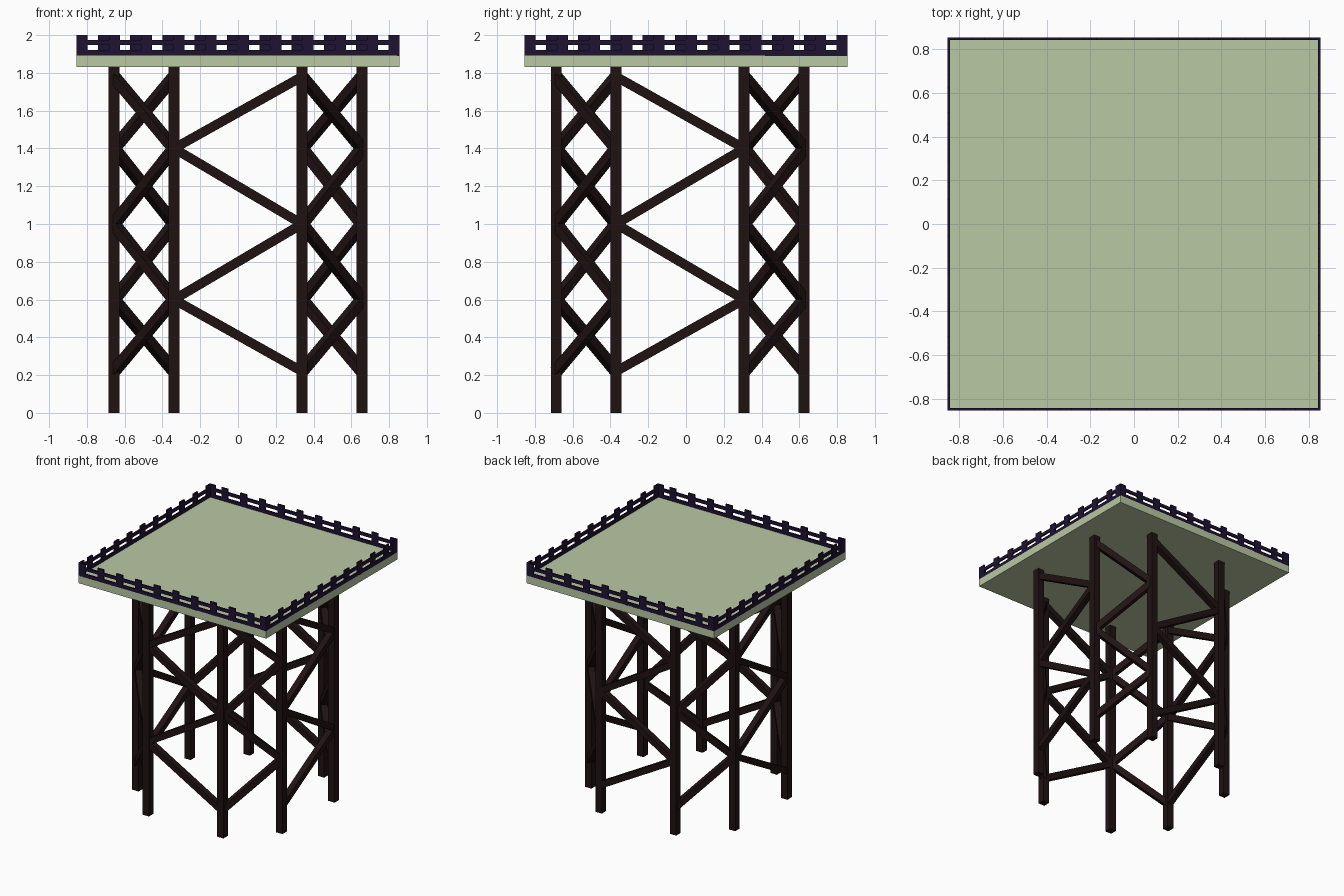
import bpy, bmesh
from math import radians
from mathutils import Matrix, Vector

if "Cube" in bpy.data.objects:
    bpy.data.objects.remove(bpy.data.objects["Cube"])


def material(name, rgb):
    m = bpy.data.materials.new(name)
    m.diffuse_color = (*rgb, 1)
    m.use_nodes = True
    m.node_tree.nodes["Principled BSDF"].inputs["Base Color"].default_value = m.diffuse_color
    return m


WOOD = material("dark_wood", (0.014, 0.006, 0.006))
RAIL = material("rail_paint", (0.013, 0.006, 0.032))
DECK = material("deck_green", (0.49, 0.58, 0.37))


def add_box(bm, lo, hi, rot=Matrix()):
    lo, hi = Vector(lo), Vector(hi)
    m = rot @ Matrix.Translation((lo + hi) / 2) @ Matrix.Diagonal((*(hi - lo), 1))
    bmesh.ops.create_cube(bm, size=1, matrix=m)


def add_beam(bm, a, b, w):
    # square beam between two points, sides kept vertical
    a, b = Vector(a), Vector(b)
    d = b - a
    x = d.normalized()
    y = Vector((0, 0, 1)).cross(x).normalized()
    z = x.cross(y)
    rot = Matrix((x, y, z)).transposed().to_4x4()
    m = Matrix.Translation((a + b) / 2) @ rot @ Matrix.Diagonal((d.length, w, w, 1))
    bmesh.ops.create_cube(bm, size=1, matrix=m)


def finish(bm, name, mat):
    me = bpy.data.meshes.new(name)
    bm.to_mesh(me)
    bm.free()
    me.materials.append(mat)
    bpy.context.collection.objects.link(bpy.data.objects.new(name, me))


H = 0.855                 # half width of the deck
W = 0.058                 # post width
CY = -0.031               # the leg ring sits slightly forward
A, B = 0.339, 0.656

# Deck slab
bm = bmesh.new()
add_box(bm, (-H, -H, 1.83), (H, H, 1.893))
finish(bm, "deck", DECK)

# Eight legs, counter-clockwise starting at the left of the front face
ring = [(-A, -B), (A, -B), (B, -A), (B, A), (A, B), (-A, B), (-B, A), (-B, -A)]
ring = [(x, y + CY) for x, y in ring]
bm = bmesh.new()
for x, y in ring:
    add_box(bm, (x - W / 2, y - W / 2, 0), (x + W / 2, y + W / 2, 1.83))
finish(bm, "legs", WOOD)

# Zigzag braces between neighbouring legs (front and left faces run the other way)
levels = [0.22, 0.6, 1.0, 1.4, 1.78]
bm = bmesh.new()
for i in range(8):
    pair = [ring[i], ring[(i + 1) % 8]]
    if i in (0, 6):
        pair.reverse()
    for k in range(4):
        add_beam(bm, (*pair[k % 2], levels[k]), (*pair[(k + 1) % 2], levels[k + 1]), 0.05)
finish(bm, "braces", WOOD)

# Railing: two strips and ten upright pickets per side, turned four times
T = 0.012
bm = bmesh.new()
for side in range(4):
    rot = Matrix.Rotation(radians(90 * side), 4, 'Z')
    for z0, z1 in ((1.89, 1.92), (1.947, 1.973)):
        add_box(bm, (-H, -H, z0), (H - T, -H + T, z1), rot)
    for k in range(11):
        x0 = -H + 0.171 * k
        if k == 10:
            x0 = H - W      # corner picket
        add_box(bm, (x0, -H, 1.89), (x0 + W, -H + T, 2.0), rot)
finish(bm, "railing", RAIL)
